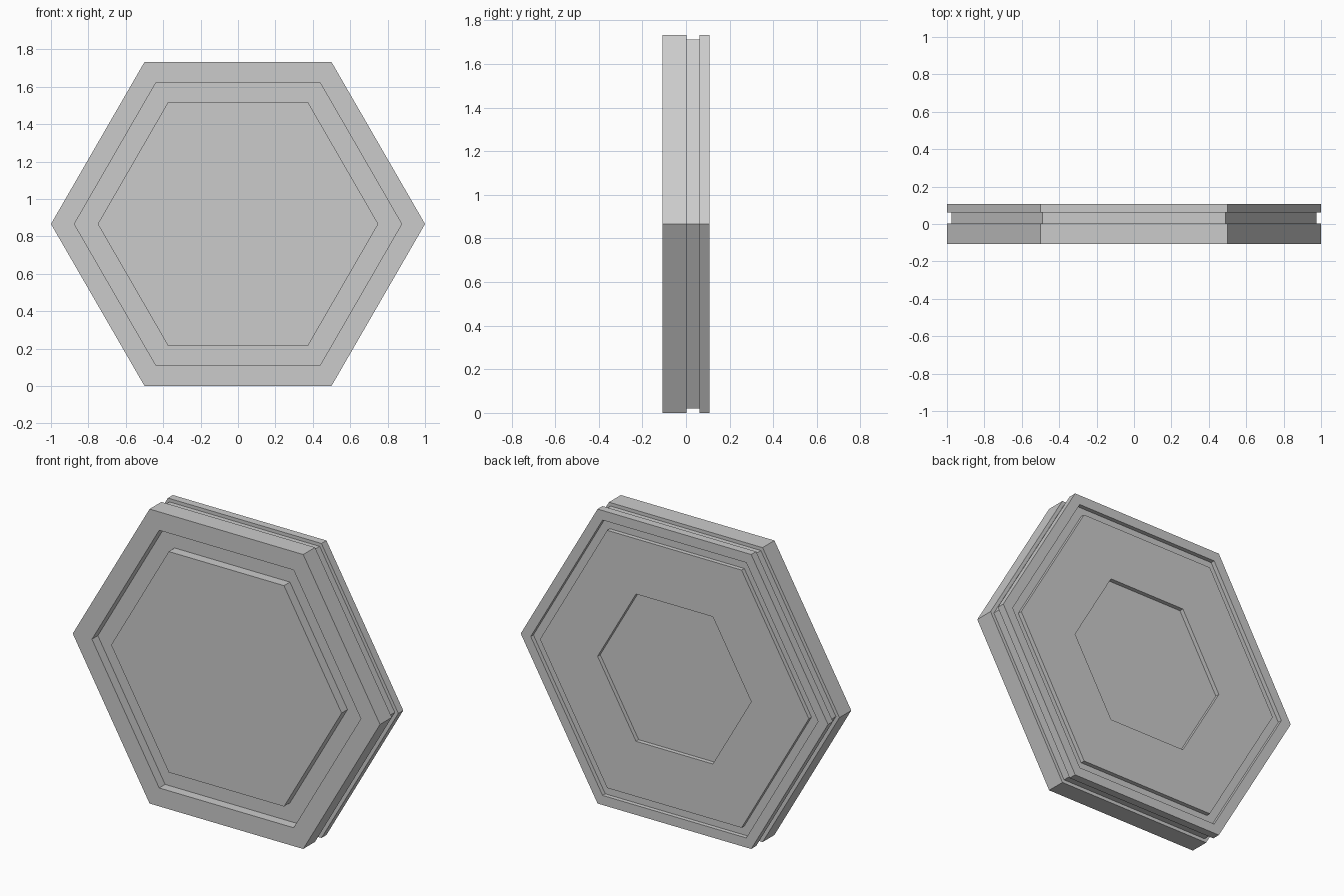
import bpy, bmesh
from math import cos, sin, pi, sqrt

if "Cube" in bpy.data.objects:
    bpy.data.objects.remove(bpy.data.objects["Cube"])

Z0 = sqrt(3) / 2      # hexagon centre height, so a flat edge rests on z = 0
D = 0.108             # half thickness

# Hexagon profile (radius, y), from the front centre panel around to the back recess
profile = [
    # front: flush centre panel, groove, rim
    (0.75, -D), (0.75, -D + 0.055), (0.875, -D + 0.055), (0.875, -D), (1.0, -D),
    # side: thick front slab, shallow edge groove, thin back slab
    (1.0, 0.002), (0.977, 0.002), (0.977, 0.062), (1.0, 0.062), (1.0, D),
    # back: rim, narrow groove, flush plate, central recess
    (0.935, D), (0.935, D - 0.025), (0.875, D - 0.025), (0.875, D),
    (0.5, D), (0.5, D - 0.025),
]


def hex_ring(bm, r, y):
    return [bm.verts.new((r * cos(i * pi / 3), y, Z0 + r * sin(i * pi / 3)))
            for i in range(6)]


# Hexagonal tile: skin consecutive rings and cap both ends
bm = bmesh.new()
rings = [hex_ring(bm, r, y) for r, y in profile]
for a, b in zip(rings, rings[1:]):
    for i in range(6):
        j = (i + 1) % 6
        bm.faces.new((a[i], a[j], b[j], b[i]))
bm.faces.new(rings[0])
bm.faces.new(rings[-1])
bmesh.ops.recalc_face_normals(bm, faces=bm.faces)

mesh = bpy.data.meshes.new("hexagonal_panel")
bm.to_mesh(mesh)
bm.free()
panel = bpy.data.objects.new("hexagonal_panel", mesh)
bpy.context.collection.objects.link(panel)
